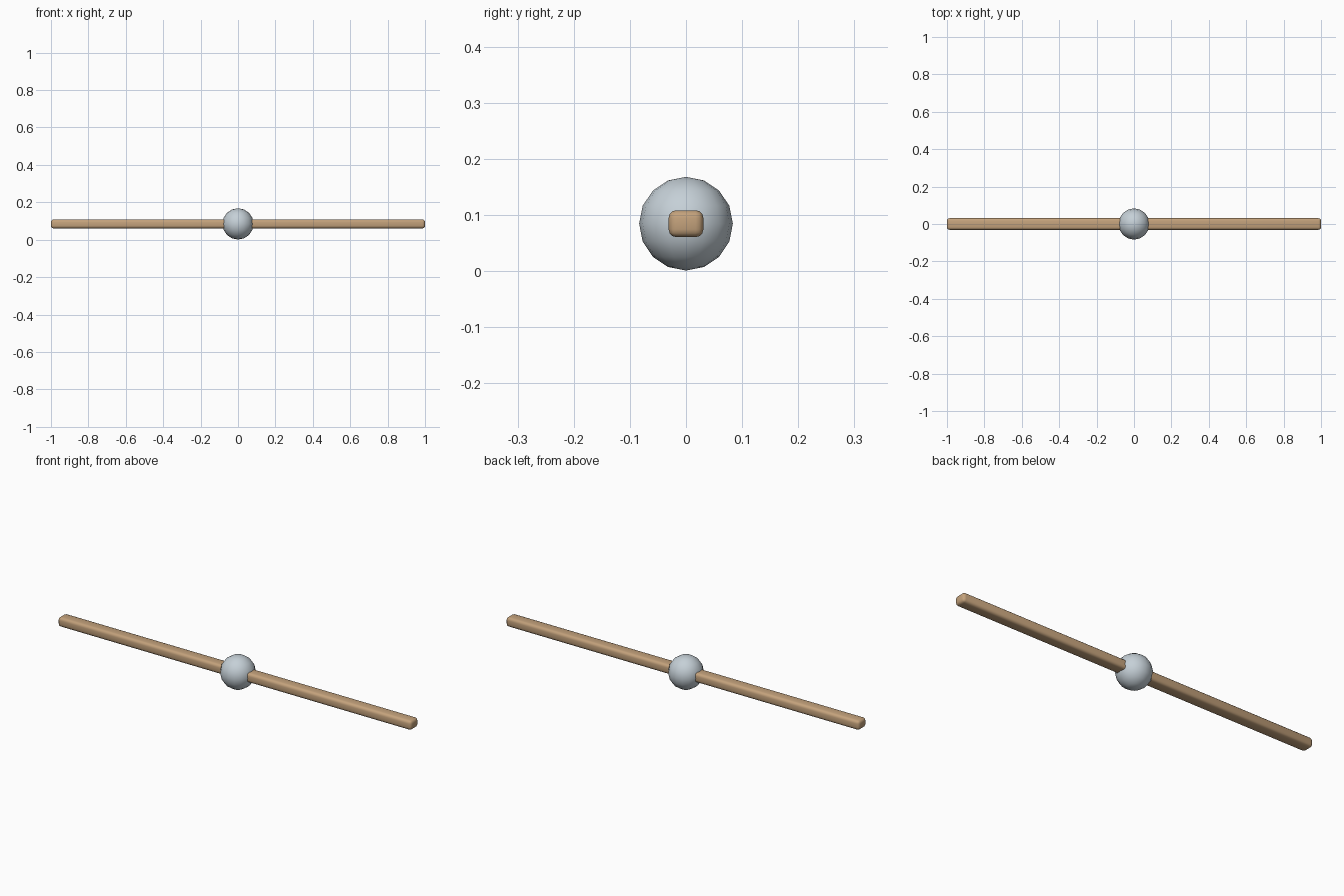
import bpy

if "Cube" in bpy.data.objects:
    bpy.data.objects.remove(bpy.data.objects["Cube"])

CENTRE_Z = 0.0845


def material(name, colour):
    mat = bpy.data.materials.new(name)
    mat.diffuse_color = colour
    mat.use_nodes = True
    mat.node_tree.nodes["Principled BSDF"].inputs["Base Color"].default_value = mat.diffuse_color
    return mat


# wooden bar running through the ball, all edges rounded
bpy.ops.mesh.primitive_cube_add(size=1, location=(0, 0, CENTRE_Z))
bar = bpy.context.object
bar.name = "wooden_bar"
bar.scale = (2.0, 0.062, 0.048)
bpy.ops.object.transform_apply(location=False, rotation=False, scale=True)
bevel = bar.modifiers.new("rounded_edges", 'BEVEL')
bevel.width = 0.014
bevel.segments = 3
bpy.ops.object.modifier_apply(modifier=bevel.name)
bpy.ops.object.shade_smooth_by_angle()
bar.data.materials.append(material("wood", (0.55, 0.36, 0.2, 1)))

# central ball
bpy.ops.mesh.primitive_uv_sphere_add(segments=16, ring_count=8, radius=0.0835,
                                     location=(0, 0, CENTRE_Z))
ball = bpy.context.object
ball.name = "centre_ball"
bpy.ops.object.shade_smooth()
ball.data.materials.append(material("grey_metal", (0.56, 0.63, 0.68, 1)))
